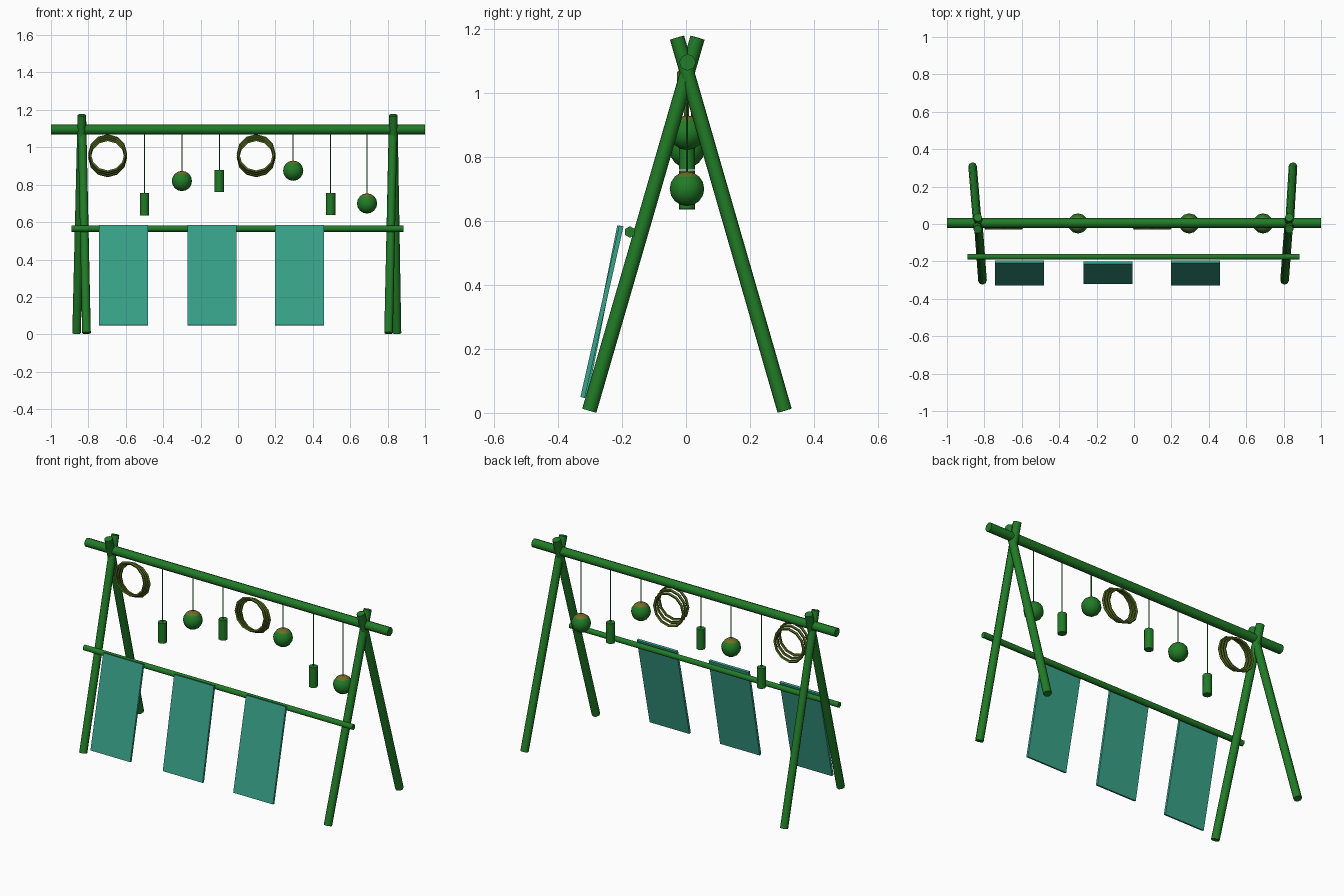
import bpy, math
from mathutils import Vector, Matrix

if "Cube" in bpy.data.objects:
    bpy.data.objects.remove(bpy.data.objects["Cube"])


def material(name, rgb):
    m = bpy.data.materials.new(name)
    m.diffuse_color = (*rgb, 1)
    m.use_nodes = True
    m.node_tree.nodes["Principled BSDF"].inputs["Base Color"].default_value = m.diffuse_color
    return m


GREEN = material("bamboo_green", (0.015, 0.20, 0.02))
OLIVE = material("olive", (0.09, 0.15, 0.015))
BROWN = material("brown_cap", (0.16, 0.15, 0.02))
TEAL = material("teal_cloth", (0.04, 0.36, 0.25))


def finish(name, mat, smooth=True):
    ob = bpy.context.object
    ob.name = name
    ob.data.materials.append(mat)
    if smooth:
        bpy.ops.object.shade_smooth_by_angle(angle=math.radians(62))
    return ob


def pole(name, a, b, r, sides=8, mat=GREEN):
    a, b = Vector(a), Vector(b)
    d = b - a
    bpy.ops.mesh.primitive_cylinder_add(vertices=sides, radius=r, depth=d.length)
    ob = finish(name, mat)
    ob.matrix_world = Matrix.Translation((a + b) / 2) @ d.to_track_quat('Z', 'Y').to_matrix().to_4x4()
    return ob


Y = 0.005   # depth of the top beam and everything hanging from it

# Frame: top beam, crossed legs, front rail
pole("top_beam", (-1, Y, 1.095), (1, Y, 1.095), 0.026)
for side, xt, xf, xb in (("left", -0.835, -0.81, -0.863), ("right", 0.83, 0.805, 0.85)):
    pole(side + "_front_leg", (xf, -0.302, 0.007), (xt, 0.036, 1.172), 0.023)
    pole(side + "_back_leg", (xb, 0.308, 0.007), (xt, -0.028, 1.172), 0.023)
pole("front_rail", (-0.89, -0.175, 0.565), (0.885, -0.175, 0.565), 0.018, 6)

# Cloth panels leaning off the front rail
for i, (x, y0, y1) in enumerate(((-0.612, -0.202, -0.323), (-0.14, -0.208, -0.315), (0.33, -0.202, -0.323))):
    top, bottom = Vector((x, y0, 0.584)), Vector((x, y1, 0.048))
    d = top - bottom
    bpy.ops.mesh.primitive_cube_add(size=1)
    ob = finish(f"cloth_panel_{i + 1}", TEAL, False)
    ob.matrix_world = (Matrix.Translation((top + bottom) / 2)
                       @ Matrix.Rotation(-math.atan2(d.y, d.z), 4, 'X')
                       @ Matrix.Diagonal((0.262, 0.014, d.length, 1)))

# Hanging balls with brown caps
for i, (x, z) in enumerate(((-0.3, 0.82), (0.295, 0.875), (0.69, 0.70))):
    bpy.ops.mesh.primitive_uv_sphere_add(segments=12, ring_count=8, radius=0.054, location=(x, 0.003, z))
    ob = finish(f"hanging_ball_{i + 1}", GREEN)
    ob.data.materials.append(BROWN)
    for p in ob.data.polygons:
        p.material_index = int(p.center.z > 0.03)
    pole(f"ball_string_{i + 1}", (x, 0.003, z + 0.04), (x, 0.003, 1.08), 0.003, 6)

# Hanging tubes
for i, (x, z) in enumerate(((-0.5, 0.695), (-0.1, 0.82), (0.495, 0.697))):
    pole(f"hanging_tube_{i + 1}", (x, 0.003, z - 0.06), (x, 0.003, z + 0.06), 0.025)
    pole(f"tube_string_{i + 1}", (x, 0.003, z + 0.05), (x, 0.003, 1.08), 0.003, 6)

# Coils of three rings, each loop a little lower towards the back
for i, x in enumerate((-0.697, 0.097)):
    for k in range(3):
        bpy.ops.mesh.primitive_torus_add(major_segments=12, minor_segments=5, major_radius=0.096,
                                         minor_radius=0.008, rotation=(math.pi / 2, 0, 0),
                                         location=(x, -0.021 + 0.022 * k, 0.966 - 0.011 * k))
        finish(f"rope_coil_{i + 1}_loop_{k + 1}", OLIVE)
